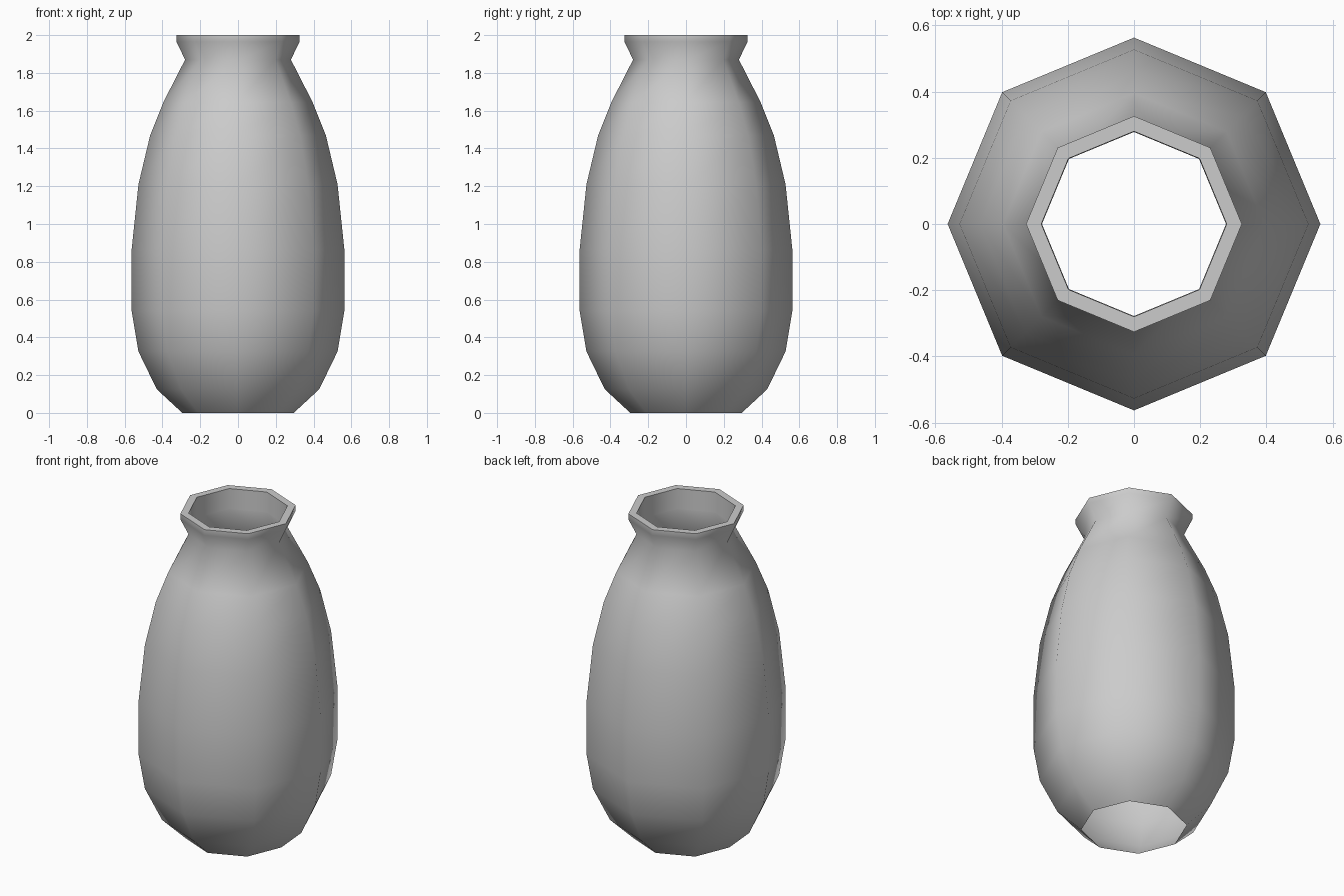
import bpy, math

if "Cube" in bpy.data.objects:
    bpy.data.objects.remove(bpy.data.objects["Cube"])

SIDES = 8
# radius, height: open foot, up the body, round the lip and down inside the neck
profile = [(0.295, 0), (0.43, 0.125), (0.527, 0.325), (0.563, 0.54), (0.563, 0.865),
           (0.527, 1.21), (0.465, 1.47), (0.395, 1.645), (0.28, 1.87), (0.326, 1.965),
           (0.326, 2.0), (0.28, 2.0), (0.278, 1.875)]

# Vase: profile turned around z with eight sides
verts = [(r * math.cos(2 * math.pi * i / SIDES), r * math.sin(2 * math.pi * i / SIDES), z)
         for r, z in profile for i in range(SIDES)]
faces = []
for k in range(len(profile) - 1):
    for i in range(SIDES):
        j = (i + 1) % SIDES
        faces.append((k * SIDES + i, k * SIDES + j, (k + 1) * SIDES + j, (k + 1) * SIDES + i))

mesh = bpy.data.meshes.new("vase")
mesh.from_pydata(verts, [], faces)
mesh.update()
vase = bpy.data.objects.new("vase", mesh)
bpy.context.collection.objects.link(vase)

# Smooth body, crisp lip
bpy.context.view_layer.objects.active = vase
vase.select_set(True)
bpy.ops.object.shade_smooth_by_angle(angle=math.radians(60))
